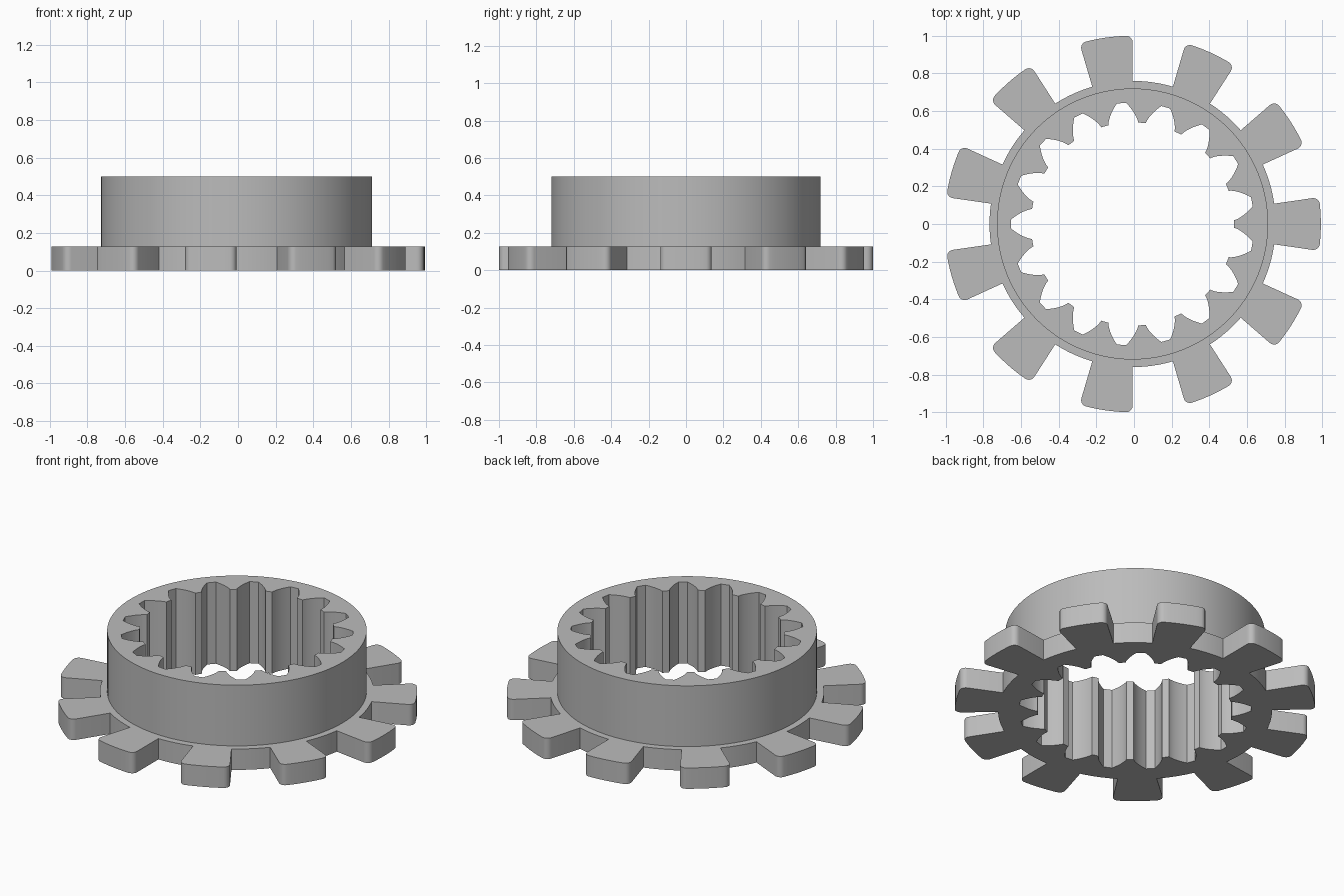
import bpy
import bmesh
import math
from mathutils import Vector

cube = bpy.data.objects.get("Cube")
if cube:
    bpy.data.objects.remove(cube, do_unlink=True)

DOGS, SPLINES = 11, 17
TIP_R, ROOT_R, HUB_R = 1.0, 0.76, 0.72
BORE_TIP, BORE_ROOT = 0.54, 0.645
FLANGE_Z, TOP_Z = 0.128, 0.5
CENTRE_X = -0.0075


def polar(r, a):
    return Vector((r * math.cos(a) + CENTRE_X, r * math.sin(a)))


def repeat(profile, count):
    """Turn a list of (radius, angle) into a closed ring of points."""
    step = math.tau / count
    return [polar(r, a + i * step) for i in range(count) for r, a in profile]


def dog_profile():
    """One dog with rounded outer corners, then the gap beside it."""
    half = math.pi / (2 * DOGS)
    rad = 0.035
    corner = []
    for i in range(6):
        t = i / 5 * math.pi / 2
        corner.append((TIP_R - rad + rad * math.sin(t),
                       half - rad * (1 - math.cos(t))))
    side = [(ROOT_R, half)] + corner
    face = [(TIP_R, (half - rad) * k / 4) for k in range(-3, 4)]
    gap = [(ROOT_R, half + 2 * half * k / 8) for k in range(1, 8)]
    return [(r, -a) for r, a in side] + face + side[::-1] + gap


def spline_profile():
    """One inward tooth with concave flanks, then half of each valley."""
    flank = []
    for i in range(8):
        t = i / 7
        flank.append((BORE_TIP + (BORE_ROOT - BORE_TIP) * t,
                      math.radians(2.1 + 6.3 * t ** 1.3)))
    return [(r, -a) for r, a in flank[::-1]] + flank


bm = bmesh.new()


def ring(points, z):
    verts = [bm.verts.new((p.x, p.y, z)) for p in points]
    return verts, [bm.edges.new((verts[i - 1], verts[i])) for i in range(len(verts))]


def wall(low, high):
    for i in range(len(low)):
        bm.faces.new((low[i - 1], low[i], high[i], high[i - 1]))


def cap(outer, inner):
    bmesh.ops.triangle_fill(bm, use_beauty=True, edges=outer + inner)


dogs = repeat(dog_profile(), DOGS)
bore = repeat(spline_profile(), SPLINES)
hub = repeat([(HUB_R, 0)], 128)

dog_low, dog_low_e = ring(dogs, 0)
dog_high, dog_high_e = ring(dogs, FLANGE_Z)
hub_low, hub_low_e = ring(hub, FLANGE_Z)
hub_high, hub_high_e = ring(hub, TOP_Z)
bore_low, bore_low_e = ring(bore, 0)
bore_high, bore_high_e = ring(bore, TOP_Z)

# Flat rings: underside, flange ledge, hub top
cap(dog_low_e, bore_low_e)
cap(dog_high_e, hub_low_e)
cap(hub_high_e, bore_high_e)

# Upright walls: dogs, hub, splined bore
wall(dog_low, dog_high)
wall(hub_low, hub_high)
wall(bore_low, bore_high)
bmesh.ops.recalc_face_normals(bm, faces=bm.faces)

mesh = bpy.data.meshes.new("splined_dog_ring")
bm.to_mesh(mesh)
bm.free()
obj = bpy.data.objects.new("splined_dog_ring", mesh)
bpy.context.collection.objects.link(obj)

# Plain grey metal
grey = bpy.data.materials.new("plain_grey")
grey.use_nodes = True
colour = (0.5, 0.5, 0.5, 1)
grey.diffuse_color = colour
grey.node_tree.nodes["Principled BSDF"].inputs["Base Color"].default_value = colour
mesh.materials.append(grey)

bpy.ops.object.select_all(action="DESELECT")
obj.select_set(True)
bpy.context.view_layer.objects.active = obj
bpy.ops.object.shade_smooth_by_angle(angle=math.radians(28))
